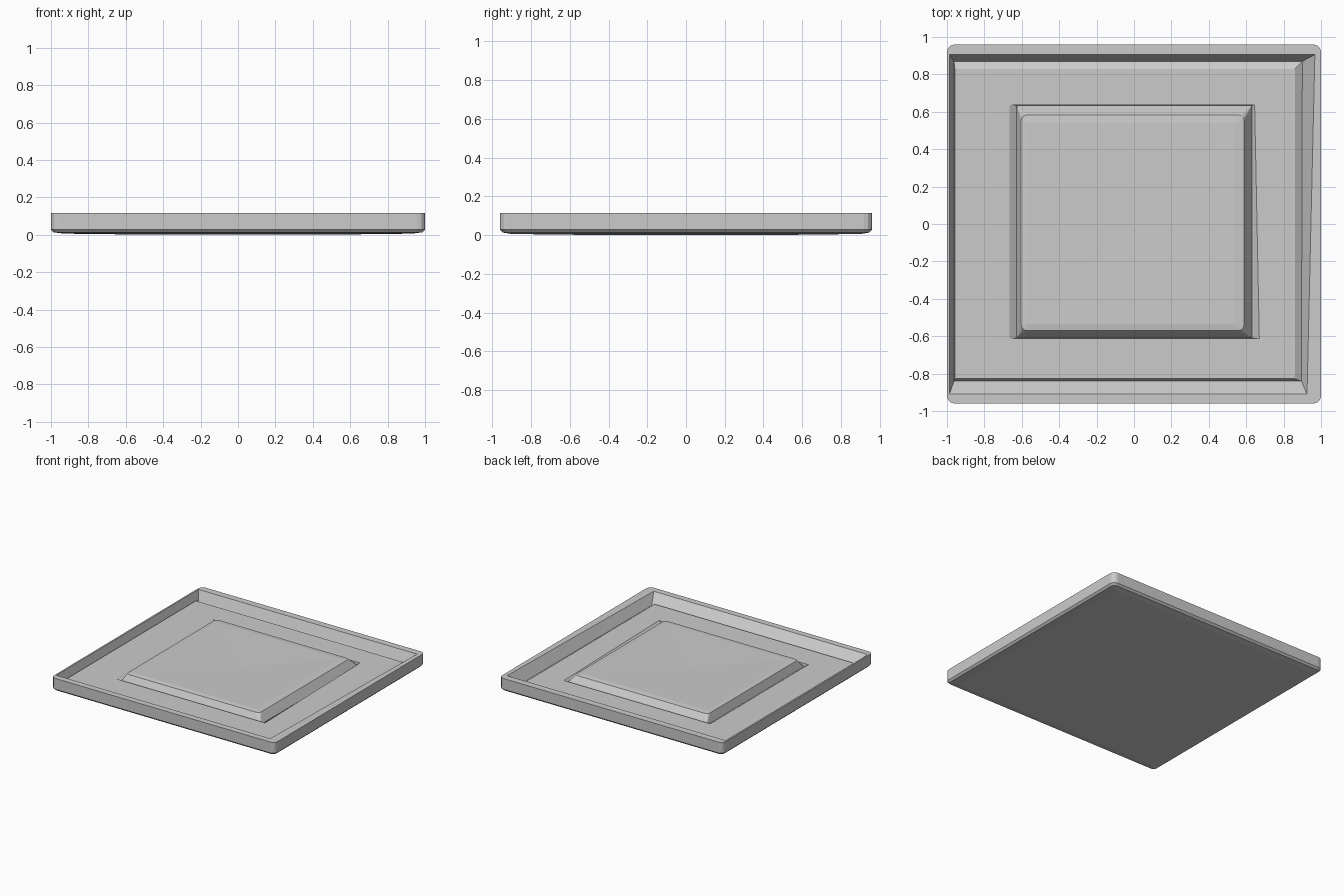
import bpy, bmesh, math

if "Cube" in bpy.data.objects:
    bpy.data.objects.remove(bpy.data.objects["Cube"])


def ring(bm, x0, x1_front, x1_back, y0, y1, z, r=0.0):
    """Rounded rectangle of 16 points; the right side may be slightly skewed."""
    corners = [(x1_back, y1, -1, -1), (x0, y1, 1, -1),
               (x0, y0, 1, 1), (x1_front, y0, -1, 1)]
    pts = []
    for k, (cx, cy, sx, sy) in enumerate(corners):
        for i in range(4):
            a = math.radians(90 * k + 30 * i)
            pts.append(bm.verts.new((cx + sx * r + r * math.cos(a),
                                     cy + sy * r + r * math.sin(a), z)))
    return pts


def loft(name, rings, cap_start=True, pole=None):
    """Bridge successive rings, then close the end flat or to a central point."""
    bm = bmesh.new()
    loops = [ring(bm, *p) for p in rings]
    n = len(loops[0])
    for a, b in zip(loops, loops[1:]):
        for i in range(n):
            j = (i + 1) % n
            bm.faces.new((a[i], a[j], b[j], b[i]))
    if cap_start:
        bm.faces.new(loops[0][::-1])
    if pole:
        c = bm.verts.new(pole)
        for i in range(n):
            bm.faces.new((loops[-1][i], loops[-1][(i + 1) % n], c))
    else:
        bm.faces.new(loops[-1])
    bmesh.ops.remove_doubles(bm, verts=bm.verts, dist=0.0004)
    bmesh.ops.recalc_face_normals(bm, faces=bm.faces)
    me = bpy.data.meshes.new(name)
    bm.to_mesh(me)
    bm.free()
    ob = bpy.data.objects.new(name, me)
    bpy.context.collection.objects.link(ob)
    return ob


# Tray: underside, outer wall, rim, perimeter groove, floor, panel groove
loft("tray", [
    (-0.60, 0.60, 0.60, -0.58, 0.58, 0.002, 0.01),
    (-0.93, 0.93, 0.93, -0.90, 0.90, 0.006, 0.02),
    (-0.985, 0.985, 0.985, -0.945, 0.945, 0.013, 0.03),
    (-1.0, 1.0, 1.0, -0.96, 0.96, 0.028, 0.04),
    (-1.0, 1.0, 1.0, -0.96, 0.96, 0.115, 0.04),
    (-0.987, 0.925, 0.967, -0.91, 0.905, 0.115),
    (-0.962, 0.895, 0.90, -0.84, 0.87, 0.035),
    (-0.958, 0.86, 0.86, -0.827, 0.83, 0.06),
    (-0.665, 0.67, 0.645, -0.613, 0.637, 0.06),
    (-0.627, 0.63, 0.63, -0.610, 0.634, 0.035),
])

# Raised centre panel with a slightly dished top
loft("raised_panel", [
    (-0.627, 0.63, 0.63, -0.610, 0.634, 0.035),
    (-0.603, 0.588, 0.588, -0.570, 0.583, 0.100, 0.03),
    (-0.570, 0.540, 0.540, -0.535, 0.540, 0.105, 0.01),
], cap_start=False, pole=(0.0, 0.0, 0.098))
